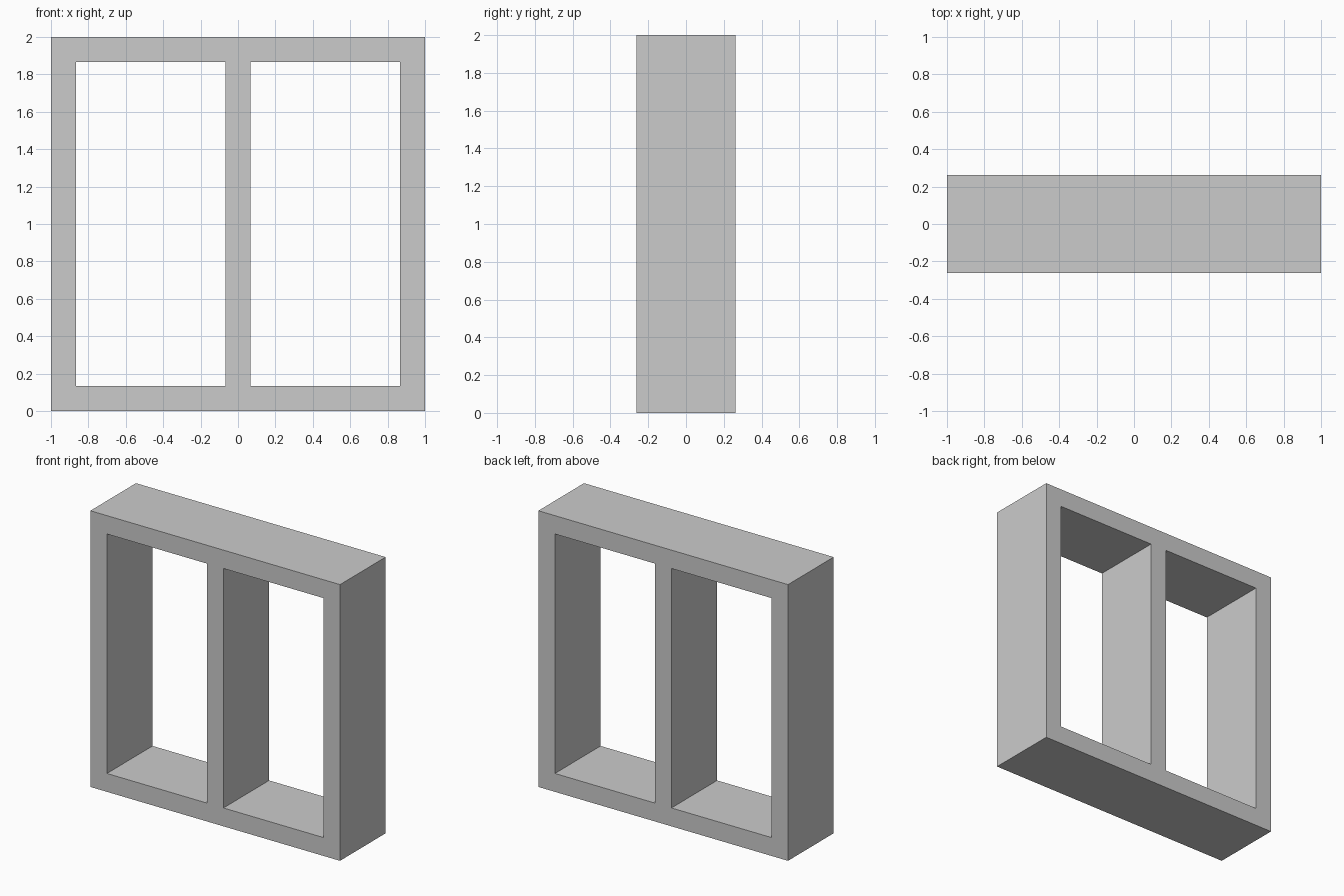
import bpy, bmesh
from mathutils import Vector

if "Cube" in bpy.data.objects:
    bpy.data.objects.remove(bpy.data.objects["Cube"])

BAR = 0.133      # width of every frame bar
DEPTH = 0.522    # front to back

# Grid lines of the front face: bars and openings alternate
xs = [-1, -1 + BAR, -BAR / 2, BAR / 2, 1 - BAR, 1]
zs = [0, BAR, 2 - BAR, 2]

bm = bmesh.new()
verts = [[bm.verts.new((x, -DEPTH / 2, z)) for z in zs] for x in xs]

# Front face, leaving the two window openings empty
for i in range(len(xs) - 1):
    for j in range(len(zs) - 1):
        if i in (1, 3) and j == 1:
            continue
        bm.faces.new((verts[i][j], verts[i + 1][j],
                      verts[i + 1][j + 1], verts[i][j + 1]))

# Extrude the face backwards into a solid frame
result = bmesh.ops.extrude_face_region(bm, geom=bm.faces[:], use_keep_orig=True)
back = [v for v in result["geom"] if isinstance(v, bmesh.types.BMVert)]
bmesh.ops.translate(bm, vec=Vector((0, DEPTH, 0)), verts=back)
bmesh.ops.recalc_face_normals(bm, faces=bm.faces[:])

mesh = bpy.data.meshes.new("double_window_frame")
bm.to_mesh(mesh)
bm.free()
frame = bpy.data.objects.new("double_window_frame", mesh)
bpy.context.collection.objects.link(frame)
